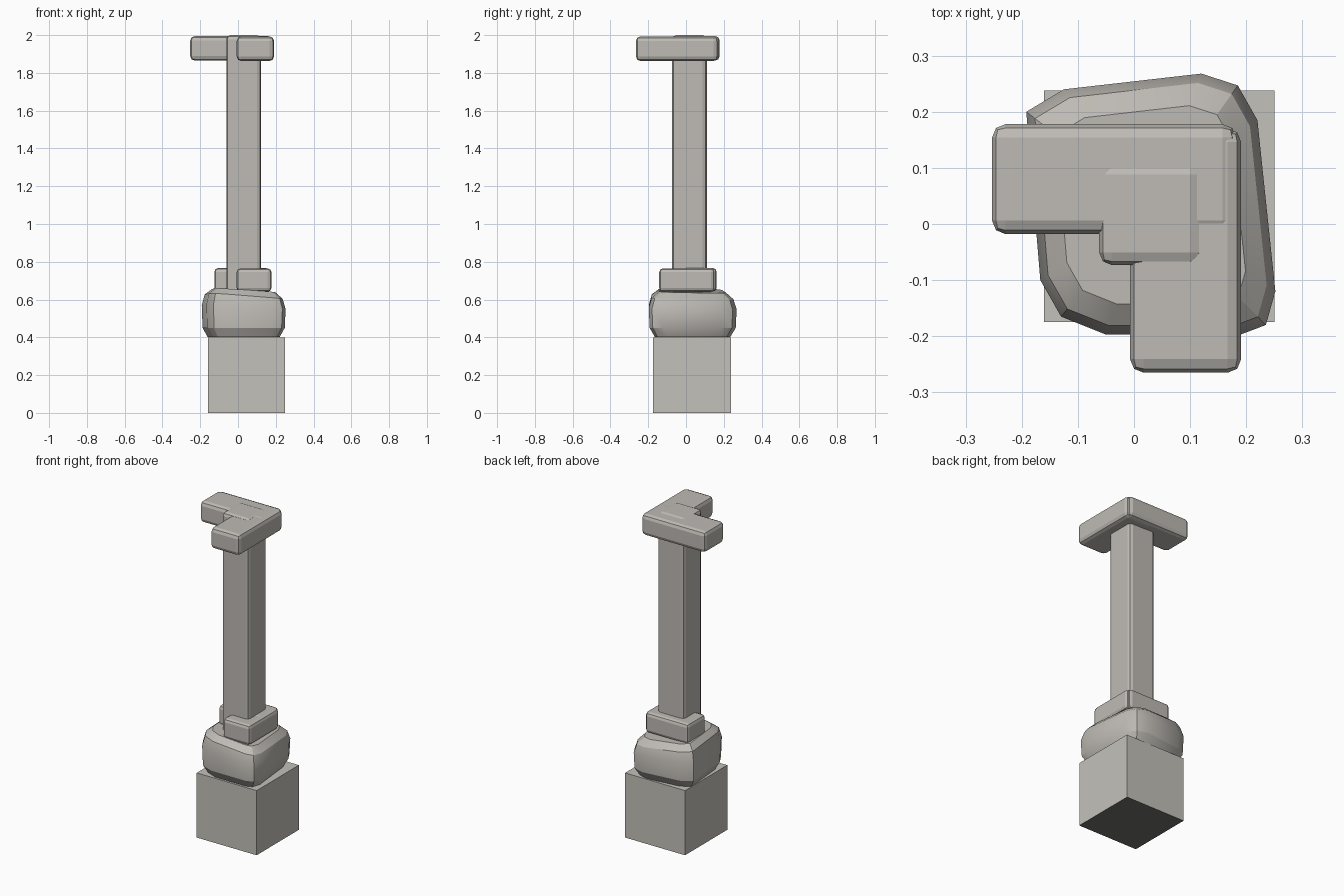
import bpy
import bmesh
import math

if "Cube" in bpy.data.objects:
    bpy.data.objects.remove(bpy.data.objects["Cube"])


def colour(name, rgb):
    mat = bpy.data.materials.new(name)
    mat.diffuse_color = (*rgb, 1)
    mat.use_nodes = True
    mat.node_tree.nodes["Principled BSDF"].inputs["Base Color"].default_value = mat.diffuse_color
    return mat


stone = colour("warm grey stone", (0.52, 0.495, 0.46))
plinth_stone = colour("pale grey stone", (0.55, 0.535, 0.49))
dark_base = colour("dark underside", (0.165, 0.16, 0.15))


def finish(name, bm, mats, smooth=False):
    bmesh.ops.recalc_face_normals(bm, faces=bm.faces[:])
    mesh = bpy.data.meshes.new(name)
    bm.to_mesh(mesh)
    bm.free()
    for mat in mats:
        mesh.materials.append(mat)
    obj = bpy.data.objects.new(name, mesh)
    bpy.context.collection.objects.link(obj)
    if smooth:
        bpy.ops.object.select_all(action='DESELECT')
        obj.select_set(True)
        bpy.context.view_layer.objects.active = obj
        bpy.ops.object.shade_smooth_by_angle(angle=math.radians(25))
    return obj


def block(name, x, y, z, bevel=0.0, mats=(stone,)):
    """Box between (min, max) limits with chamfered edges."""
    bm = bmesh.new()
    bmesh.ops.create_cube(bm, size=1)
    for v in bm.verts:
        v.co = [sum(lim) / 2 + c * (lim[1] - lim[0])
                for c, lim in zip(v.co, (x, y, z))]
    if bevel:
        bmesh.ops.bevel(bm, geom=bm.edges[:], offset=bevel, segments=2,
                        profile=0.5, affect='EDGES')
    return finish(name, bm, mats)


# Square plinth with a dark underside
plinth = block("plinth", (-0.16, 0.25), (-0.175, 0.238), (0, 0.4),
               mats=(plinth_stone, dark_base))
for face in plinth.data.polygons:
    if face.normal.z < -0.5:
        face.material_index = 1

# Boulder: one irregular outline stacked in rings, tilted towards its top
outline = [(-0.192, 0.200), (-0.125, 0.24), (0.12, 0.268), (0.185, 0.247),
           (0.22, 0.185), (0.252, -0.12), (0.235, -0.18), (0.19, -0.197),
           (-0.05, -0.197), (-0.13, -0.165), (-0.167, -0.10)]
rings = [(0.402, 0.86, 0.0), (0.45, 0.98, 0.0), (0.56, 1.0, -0.06),
         (0.615, 0.93, -0.08), (0.647, 0.76, -0.07)]  # height, scale, tilt
cx, cy = 0.03, 0.03
bm = bmesh.new()
loops = []
for z, s, tilt in rings:
    loops.append([bm.verts.new((cx + (x - cx) * s, cy + (y - cy) * s,
                                z + tilt * ((x - cx) + 0.4 * (y - cy)) * s))
                  for x, y in outline])
n = len(outline)
for low, high in zip(loops, loops[1:]):
    for i in range(n):
        j = (i + 1) % n
        bm.faces.new((low[i], low[j], high[j], high[i]))
bm.faces.new(loops[0][::-1])
bm.faces.new(loops[-1])
finish("boulder", bm, (stone,), smooth=True)

# Square column
block("column", (-0.062, 0.122), (-0.073, 0.11), (0.6, 2.0), 0.022)

# L-shaped collar at the foot of the column
block("collar_side_arm", (-0.125, 0.168), (-0.017, 0.162), (0.642, 0.767), 0.02)
block("collar_front_arm", (-0.007, 0.177), (-0.142, 0.152), (0.641, 0.765), 0.02)

# L-shaped capital at the head of the column
block("capital_side_arm", (-0.253, 0.182), (-0.018, 0.178), (1.865, 1.995), 0.024)
block("capital_front_arm", (-0.007, 0.191), (-0.265, 0.17), (1.863, 1.993), 0.024)
